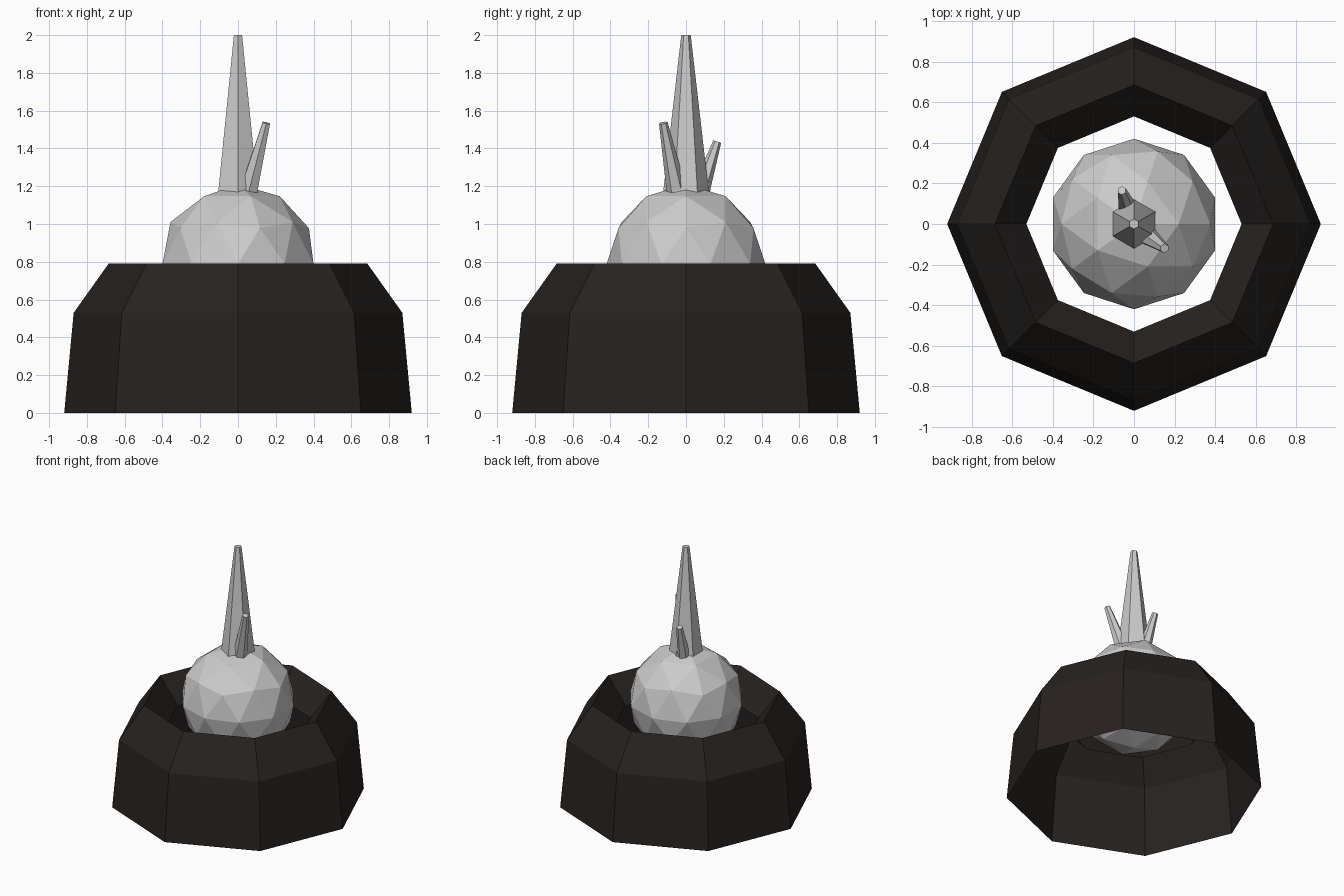
import bpy, bmesh, math
from mathutils import Vector

if "Cube" in bpy.data.objects:
    bpy.data.objects.remove(bpy.data.objects["Cube"])


def add_object(name, bm):
    mesh = bpy.data.meshes.new(name)
    bm.to_mesh(mesh)
    bm.free()
    obj = bpy.data.objects.new(name, mesh)
    bpy.context.collection.objects.link(obj)
    return obj


def lathe(name, profile, sides):
    """Revolve an open (radius, height) profile into a faceted shell."""
    bm = bmesh.new()
    rings = []
    for r, z in profile:
        angles = [2 * math.pi * i / sides for i in range(sides)]
        rings.append([bm.verts.new((r * math.cos(a), r * math.sin(a), z)) for a in angles])
    for low, high in zip(rings, rings[1:]):
        for i in range(sides):
            j = (i + 1) % sides
            bm.faces.new((low[i], low[j], high[j], high[i]))
    return add_object(name, bm)


def spike(name, base, tip, r_base, r_tip):
    """Tapered six-sided spike running from base to tip."""
    base, tip = Vector(base), Vector(tip)
    axis = tip - base
    bm = bmesh.new()
    bmesh.ops.create_cone(bm, cap_ends=True, segments=6, radius1=r_base,
                          radius2=r_tip, depth=axis.length)
    turn = Vector((0, 0, 1)).rotation_difference(axis).to_matrix().to_4x4()
    bmesh.ops.transform(bm, matrix=turn, verts=bm.verts)
    bmesh.ops.translate(bm, vec=(base + tip) / 2, verts=bm.verts)
    return add_object(name, bm)


# Dark octagonal collar, open below, with its rim folded inward
collar = lathe("collar", [(0.92, 0), (0.87, 0.53), (0.685, 0.79), (0.53, 0.59)], 8)
dark = bpy.data.materials.new("dark_brown")
dark.diffuse_color = (0.02, 0.016, 0.014, 1)
dark.use_nodes = True
dark.node_tree.nodes["Principled BSDF"].inputs["Base Color"].default_value = dark.diffuse_color
collar.data.materials.append(dark)

# Faceted ball floating in the collar
bm = bmesh.new()
bmesh.ops.create_icosphere(bm, subdivisions=2, radius=0.42)
bmesh.ops.translate(bm, vec=(0, 0, 0.79), verts=bm.verts)
add_object("ball", bm)

# Central spike and two small side spikes
spike("main_spike", (0, 0, 1.15), (0, 0, 2.0), 0.123, 0.025)
spike("front_spike", (0.05, -0.045, 1.15), (0.15, -0.12, 1.535), 0.055, 0.023)
spike("back_spike", (-0.03, 0.07, 1.15), (-0.06, 0.165, 1.435), 0.05, 0.022)
